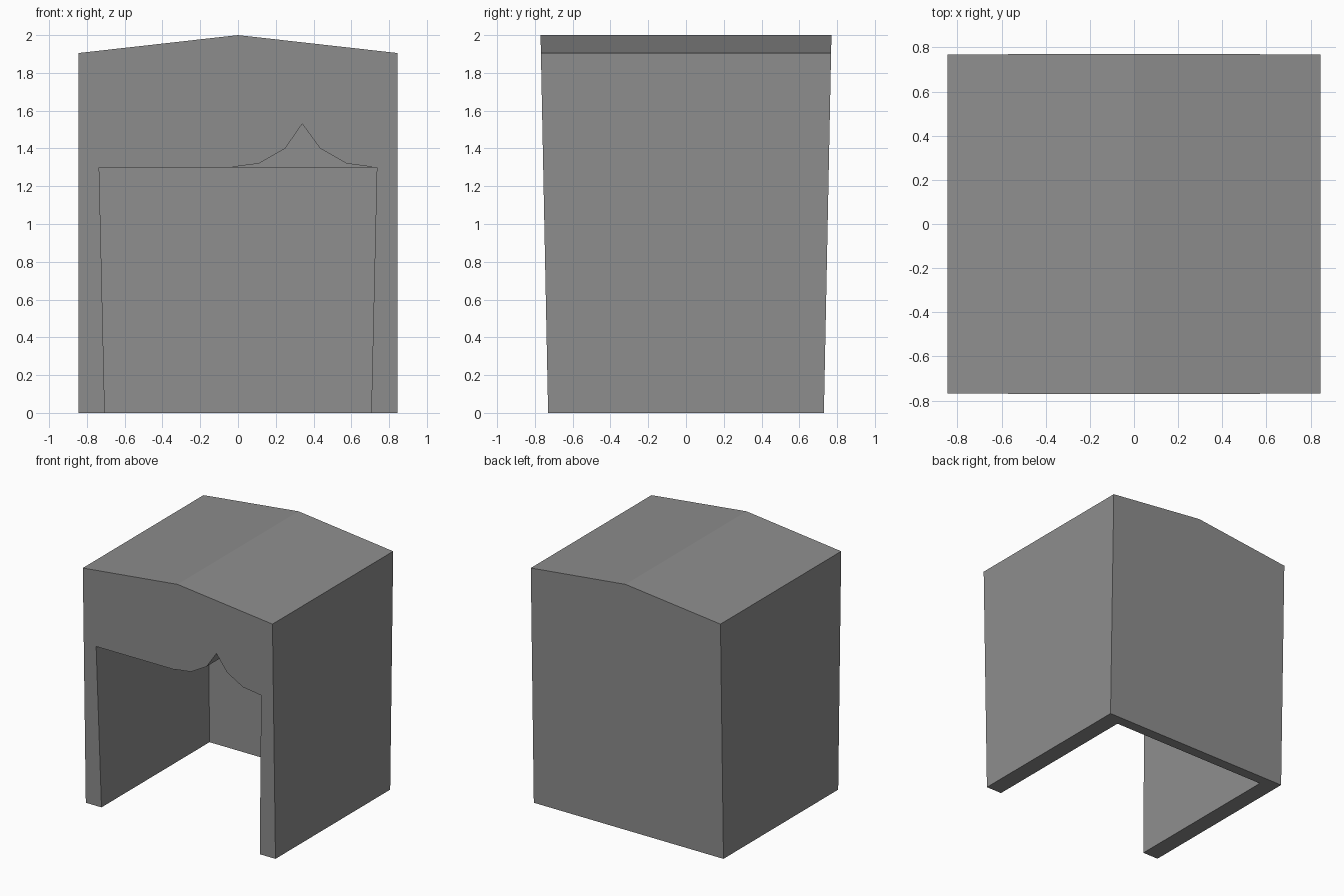
import bpy
import bmesh

cube = bpy.data.objects.get("Cube")
if cube:
    bpy.data.objects.remove(cube, do_unlink=True)

# Single plain grey
grey = bpy.data.materials.new("plain_grey")
grey.use_nodes = True
GREY = (0.27, 0.27, 0.27, 1)
grey.diffuse_color = GREY
grey.node_tree.nodes["Principled BSDF"].inputs["Base Color"].default_value = GREY


def draft(z):
    """Half depth of the shell, widening slightly with height."""
    return min(0.73 + 0.02 * z, 0.77)


def prism(name, profile, front, back):
    """Extrude an (x, z) profile between two depths that depend on z."""
    bm = bmesh.new()
    a = [bm.verts.new((x, front(z), z)) for x, z in profile]
    b = [bm.verts.new((x, back(z), z)) for x, z in profile]
    bm.faces.new(a)
    bm.faces.new(b[::-1])
    for i in range(len(a)):
        j = (i + 1) % len(a)
        bm.faces.new((a[j], a[i], b[i], b[j]))
    bmesh.ops.recalc_face_normals(bm, faces=bm.faces)
    mesh = bpy.data.meshes.new(name)
    bm.to_mesh(mesh)
    bm.free()
    mesh.materials.append(grey)
    obj = bpy.data.objects.new(name, mesh)
    bpy.context.collection.objects.link(obj)
    return obj


def carve(target, cutter):
    """Subtract the cutter, bake the result and remove the cutter."""
    cutter.hide_render = True
    mod = target.modifiers.new("carve", "BOOLEAN")
    mod.operation = "DIFFERENCE"
    mod.solver = "EXACT"
    mod.object = cutter
    bpy.context.view_layer.update()
    deps = bpy.context.evaluated_depsgraph_get()
    baked = bpy.data.meshes.new_from_object(target.evaluated_get(deps))
    target.modifiers.clear()
    target.data = baked
    bpy.data.objects.remove(cutter, do_unlink=True)


# Outer shell with a low pitched roof
shell = prism("shelter_shell",
              [(-0.845, 0), (0.845, 0), (0.845, 1.905), (0, 2), (-0.845, 1.905)],
              lambda z: -draft(z), draft)

# Cavity open to the front and the bottom, with flaring side walls
cavity = prism("cavity_cutter",
               [(-0.703, -0.1), (0.703, -0.1), (0.735, 1.298), (-0.735, 1.298)],
               lambda z: -1, lambda z: draft(z) - 0.085)
carve(shell, cavity)

# Pointed notch above the opening, cut into the front part of the ceiling
notch = prism("notch_cutter",
              [(-0.03, 1.2), (0.71, 1.2), (0.71, 1.302), (0.575, 1.32), (0.435, 1.4),
               (0.34, 1.53), (0.25, 1.4), (0.11, 1.32), (-0.03, 1.302)],
              lambda z: -1, lambda z: 0)
carve(shell, notch)
